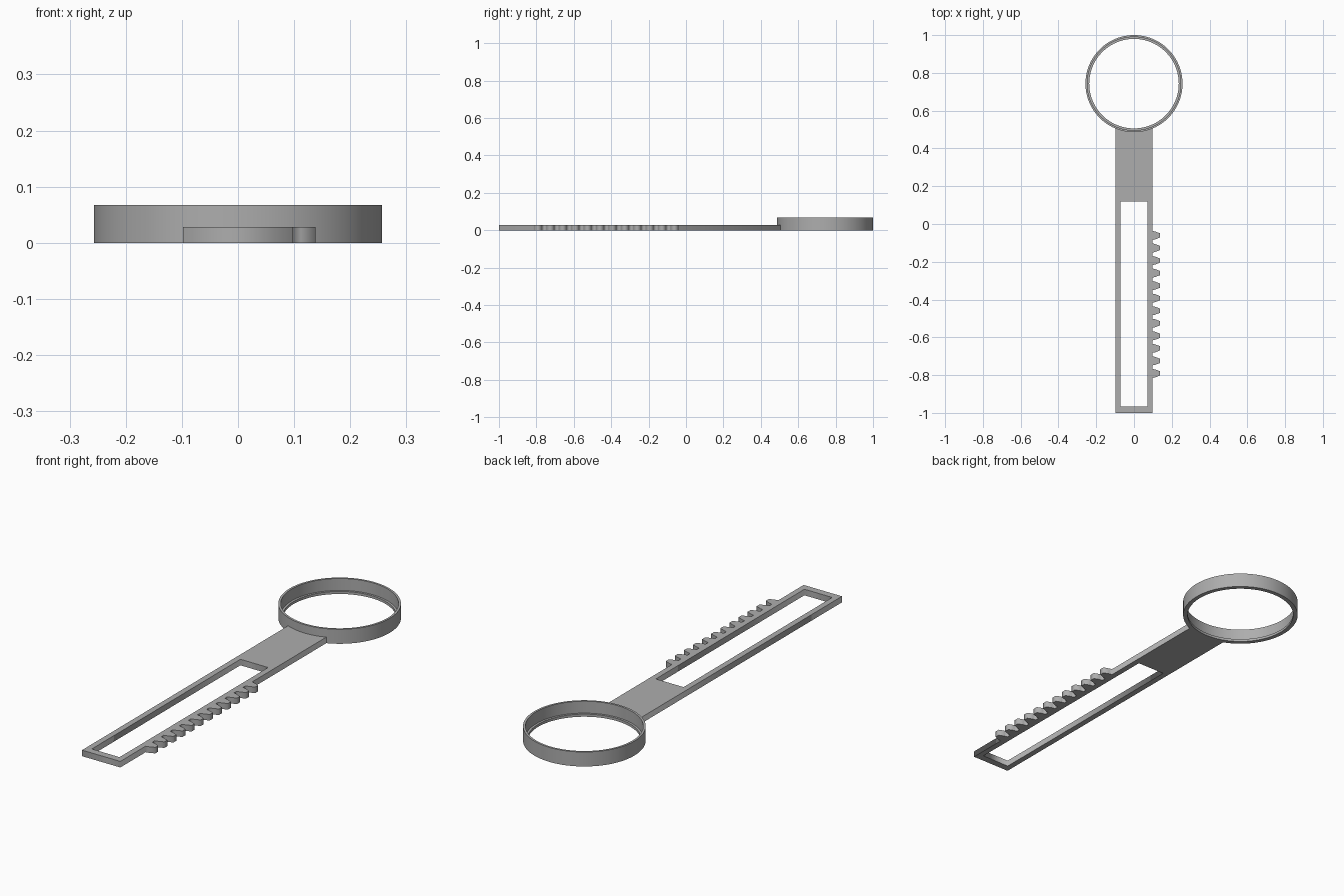
import bpy
import bmesh
from math import sin, cos, asin, pi, radians

cube = bpy.data.objects.get("Cube")
if cube:
    bpy.data.objects.remove(cube, do_unlink=True)

RING_Y, RING_R, RING_H = 0.743, 0.257, 0.067
ARM_W, ARM_H = 0.098, 0.028
TEETH, PITCH, FIRST_TOOTH = 12, 0.0664, -0.791

# Plain grey material
grey = bpy.data.materials.new("grey plastic")
grey.use_nodes = True
colour = (0.42, 0.42, 0.42, 1)
grey.diffuse_color = colour
grey.node_tree.nodes["Principled BSDF"].inputs["Base Color"].default_value = colour


def activate(obj):
    bpy.ops.object.select_all(action="DESELECT")
    obj.select_set(True)
    bpy.context.view_layer.objects.active = obj


def plate(name, outlines, height):
    """Flat plate; outlines after the first become holes."""
    curve = bpy.data.curves.new(name, "CURVE")
    curve.dimensions = "2D"
    curve.fill_mode = "BOTH"
    curve.extrude = height / 2
    for points in outlines:
        spline = curve.splines.new("POLY")
        spline.points.add(len(points) - 1)
        for p, (x, y) in zip(spline.points, points):
            p.co = (x, y, 0, 1)
        spline.use_cyclic_u = True
    obj = bpy.data.objects.new(name, curve)
    bpy.context.collection.objects.link(obj)
    obj.location.z = height / 2
    activate(obj)
    bpy.ops.object.convert(target="MESH")
    obj = bpy.context.object
    obj.data.materials.clear()
    obj.data.materials.append(grey)
    return obj


def lathe(name, profile, centre_y, steps):
    """Revolve a closed (radius, height) profile around a vertical axis."""
    bm = bmesh.new()
    rings = []
    for i in range(steps):
        a = 2 * pi * i / steps
        rings.append([bm.verts.new((r * cos(a), r * sin(a), z)) for r, z in profile])
    n = len(profile)
    for i in range(steps):
        here, there = rings[i], rings[(i + 1) % steps]
        for j in range(n):
            k = (j + 1) % n
            bm.faces.new((here[j], there[j], there[k], here[k]))
    bmesh.ops.recalc_face_normals(bm, faces=bm.faces)
    mesh = bpy.data.meshes.new(name)
    bm.to_mesh(mesh)
    bm.free()
    mesh.materials.append(grey)
    obj = bpy.data.objects.new(name, mesh)
    bpy.context.collection.objects.link(obj)
    obj.location.y = centre_y
    activate(obj)
    bpy.ops.object.shade_smooth_by_angle(angle=radians(30))
    return obj


# Slotted arm with a toothed rack down its left edge
outline = [(-ARM_W, -1), (ARM_W, -1)]
tooth = [(ARM_W, -0.024), (0.112, -0.021), (0.138, -0.011),
         (0.138, 0.011), (0.112, 0.021), (ARM_W, 0.024)]
for i in range(TEETH):
    outline += [(x, y + FIRST_TOOTH + i * PITCH) for x, y in tooth]

# Curved end that follows the inside of the ring wall
seat = RING_R - 0.004
half = asin(ARM_W / seat)
for i in range(13):
    a = half * (1 - i / 6)
    outline.append((seat * sin(a), RING_Y - seat * cos(a)))

slot = [(-0.071, -0.967), (-0.071, 0.119), (0.071, 0.119), (0.071, -0.967)]
plate("rack_arm", [outline, slot], ARM_H)

# Ring with a thin retaining lip inside its lower edge
lathe("ring_holder", [(RING_R, 0), (RING_R, RING_H), (0.247, RING_H),
                      (0.247, 0.012), (0.237, 0.012), (0.237, 0)], RING_Y, 96)
